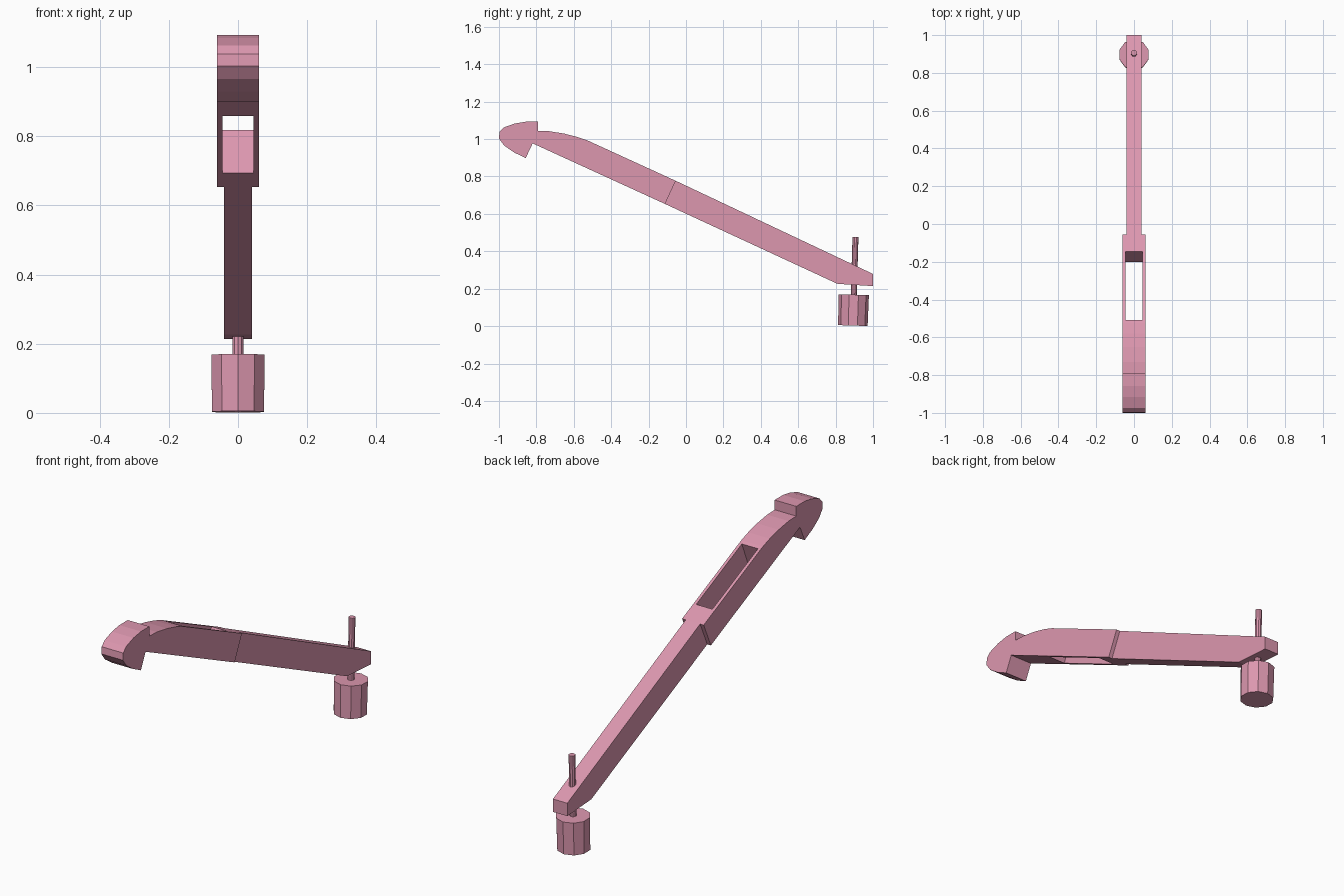
import bpy, bmesh, math
from mathutils import Matrix

if "Cube" in bpy.data.objects:
    bpy.data.objects.remove(bpy.data.objects["Cube"])

pink = bpy.data.materials.new("dusty pink")
pink.diffuse_color = (0.72, 0.31, 0.43, 1)
pink.use_nodes = True
pink.node_tree.nodes["Principled BSDF"].inputs["Base Color"].default_value = pink.diffuse_color


def finish(name, bm):
    bmesh.ops.recalc_face_normals(bm, faces=bm.faces)
    mesh = bpy.data.meshes.new(name)
    bm.to_mesh(mesh)
    bm.free()
    mesh.materials.append(pink)
    obj = bpy.data.objects.new(name, mesh)
    bpy.context.collection.objects.link(obj)
    return obj


def slab(name, profile, half_width):
    """Side profile (y, z) extruded symmetrically across x."""
    bm = bmesh.new()
    face = bm.faces.new([bm.verts.new((-half_width, y, z)) for y, z in profile])
    new = bmesh.ops.extrude_face_region(bm, geom=[face])["geom"]
    bmesh.ops.translate(bm, vec=(2 * half_width, 0, 0),
                        verts=[v for v in new if isinstance(v, bmesh.types.BMVert)])
    return finish(name, bm)


TILT = Matrix.Rotation(math.radians(-1.7), 4, 'X')


def rod(name, sides, r_bottom, r_top, z0, z1):
    """Slightly tilted cylinder on the pin axis."""
    bm = bmesh.new()
    bmesh.ops.create_cone(bm, cap_ends=True, segments=sides, radius1=r_bottom,
                          radius2=r_top, depth=z1 - z0,
                          matrix=Matrix.Translation((0, 0.892, 0)) @ TILT
                          @ Matrix.Translation((0, 0, (z0 + z1) / 2)))
    return finish(name, bm)


# Wide upper half with hooked head
hook = slab("hooked_head", [
    (-0.055, 0.777), (-0.525, 0.992), (-0.58, 1.011), (-0.65, 1.029), (-0.73, 1.042),
    (-0.79, 1.044), (-0.79, 1.093), (-0.857, 1.093), (-0.916, 1.083), (-0.975, 1.062),
    (-0.997, 1.038), (-1.0, 1.003), (-0.972, 0.965), (-0.92, 0.929), (-0.857, 0.898),
    (-0.82, 0.977), (-0.112, 0.653)], 0.06)

# Slot cut square through the wide half
slot = slab("slot_cutter", [
    (-0.124, 0.867), (-0.221, 0.648), (-0.579, 0.812), (-0.489, 1.029)], 0.045)
slot.hide_render = True
cut = hook.modifiers.new("slot", 'BOOLEAN')
cut.operation = 'DIFFERENCE'
cut.solver = 'EXACT'
cut.object = slot
bpy.context.view_layer.objects.active = hook
bpy.ops.object.modifier_apply(modifier=cut.name)
bpy.data.objects.remove(slot)

# Narrow lower half
slab("lower_arm", [(-0.055, 0.777), (-0.112, 0.653), (0.81, 0.226),
                   (1.0, 0.214), (1.0, 0.279)], 0.04)

# Pin through the arm end, and the weight below
rod("pin", 10, 0.016, 0.016, 0.15, 0.477)
rod("weight", 10, 0.079, 0.081, 0.003, 0.168)
